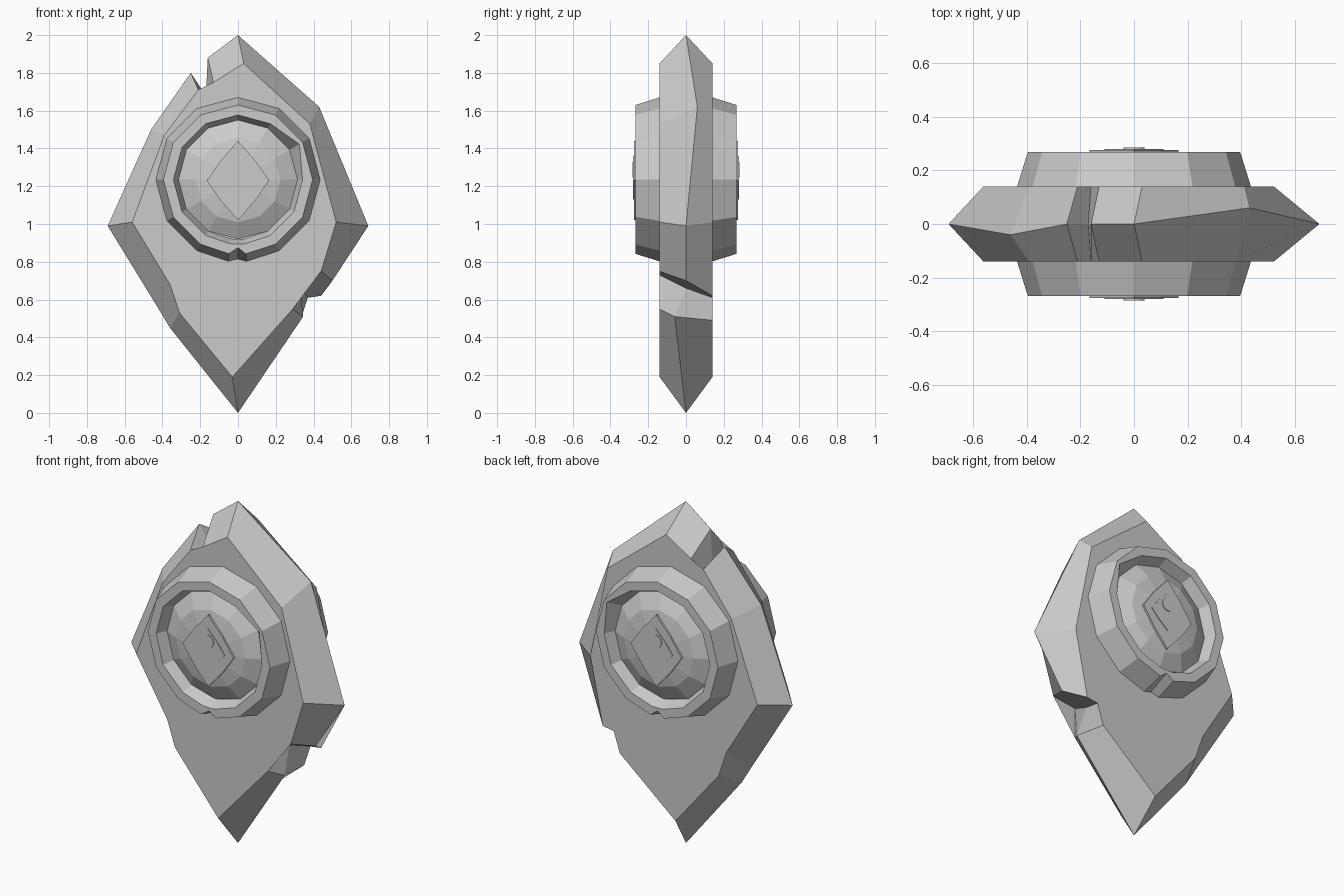
import bpy, bmesh
from math import sin, cos, radians

if "Cube" in bpy.data.objects:
    bpy.data.objects.remove(bpy.data.objects["Cube"])

CZ = 1.235  # height of the medallion centre


def loft(name, loops, cap=True, cyclic=False):
    """Skin a series of equal-length 3D loops into a flat-shaded solid."""
    bm = bmesh.new()
    rows = [[bm.verts.new(p) for p in loop] for loop in loops]
    n = len(rows[0])
    pairs = list(zip(rows, rows[1:]))
    if cyclic:
        pairs.append((rows[-1], rows[0]))
    for a, b in pairs:
        for i in range(n):
            j = (i + 1) % n
            bm.faces.new((a[i], a[j], b[j], b[i]))
    if cap:
        caps = [bm.faces.new(rows[0]), bm.faces.new(rows[-1])]
        bmesh.ops.triangulate(bm, faces=caps)
    bmesh.ops.recalc_face_normals(bm, faces=bm.faces)
    me = bpy.data.meshes.new(name)
    bm.to_mesh(me)
    bm.free()
    ob = bpy.data.objects.new(name, me)
    bpy.context.collection.objects.link(ob)
    return ob


def ring(r, y, angles, special=None):
    special = special or {}
    return [(special.get(a, r) * cos(radians(a)), y,
             CZ + special.get(a, r) * sin(radians(a))) for a in angles]


# Chipped stone slab: front face outline, and the rim at mid thickness
face = [(.03, 1.85), (.38, 1.53), (.52, 1.01), (.44, .75), (.29, .73),
        (.29, .55), (-.03, .19), (-.31, .53), (-.36, .68), (-.56, 1.01),
        (-.39, 1.47), (-.21, 1.71), (-.16, 1.65), (-.13, 1.75)]
rim = [(0, 0, 2), (.43, .06, 1.62), (.69, 0, .99), (.50, 0, .70),
       (.33, 0, .66), (.345, -.06, .51), (0, 0, 0), (-.36, 0, .45),
       (-.42, 0, .55), (-.69, 0, .99), (-.46, -.04, 1.5), (-.25, 0, 1.8),
       (-.17, 0, 1.68), (-.16, 0, 1.88)]
# The back face differs only around the right-hand shoulder and break
back = list(face)
back[1] = (.41, 1.55)
back[3:6] = [(.44, .62), (.37, .61), (.33, .49)]
loft("stone_slab", [[(x, -.14, z) for x, z in face], rim,
                    [(x, .14, z) for x, z in back]])

# Medallion, eye and pupil repeated on front and back
twelve = [30 * i for i in range(12)]
chipped = sorted(twelve + [263, 276])
for side, s in (("front", -1), ("back", 1)):
    # Raised ring with a chip at the bottom and one on the inner edge
    loft("ring_" + side, [
        ring(.435, s * .12, chipped),
        ring(.435, s * .14, chipped, {270: .42}),
        ring(.395, s * .268, chipped, {270: .36}),
        ring(.342, s * .268, chipped, {30: .375}),
        ring(.315, s * .20, chipped),
        ring(.315, s * .12, chipped)], cap=False, cyclic=True)
    # Faceted dome
    loft("dome_" + side, [
        ring(.315, s * .12, twelve), ring(.315, s * .205, twelve),
        ring(.225, s * .252, twelve), ring(.12, s * .27, twelve)])
    # Eye lozenges, thin stacked plates
    for label, w, top, bottom, y in (("outer", .165, 1.44, 1.02, .276),
                                     ("inner", .11, 1.36, 1.13, .280)):
        mid = 1.23
        k = .56
        pts = [(0, top), (w * k, mid + (top - mid) * .5), (w, mid),
               (w * k, mid + (bottom - mid) * .5), (0, bottom),
               (-w * k, mid + (bottom - mid) * .5), (-w, mid),
               (-w * k, mid + (top - mid) * .5)]
        loft(f"eye_{label}_{side}", [[(x, s * .265, z) for x, z in pts],
                                     [(x, s * y, z) for x, z in pts]])
    # Round pupil
    pupil = [(.04 * cos(radians(a)), .04 * sin(radians(a)) + 1.287)
             for a in range(0, 360, 30)]
    loft("pupil_" + side, [[(x, s * .265, z) for x, z in pupil],
                           [(x, s * .284, z) for x, z in pupil]])
